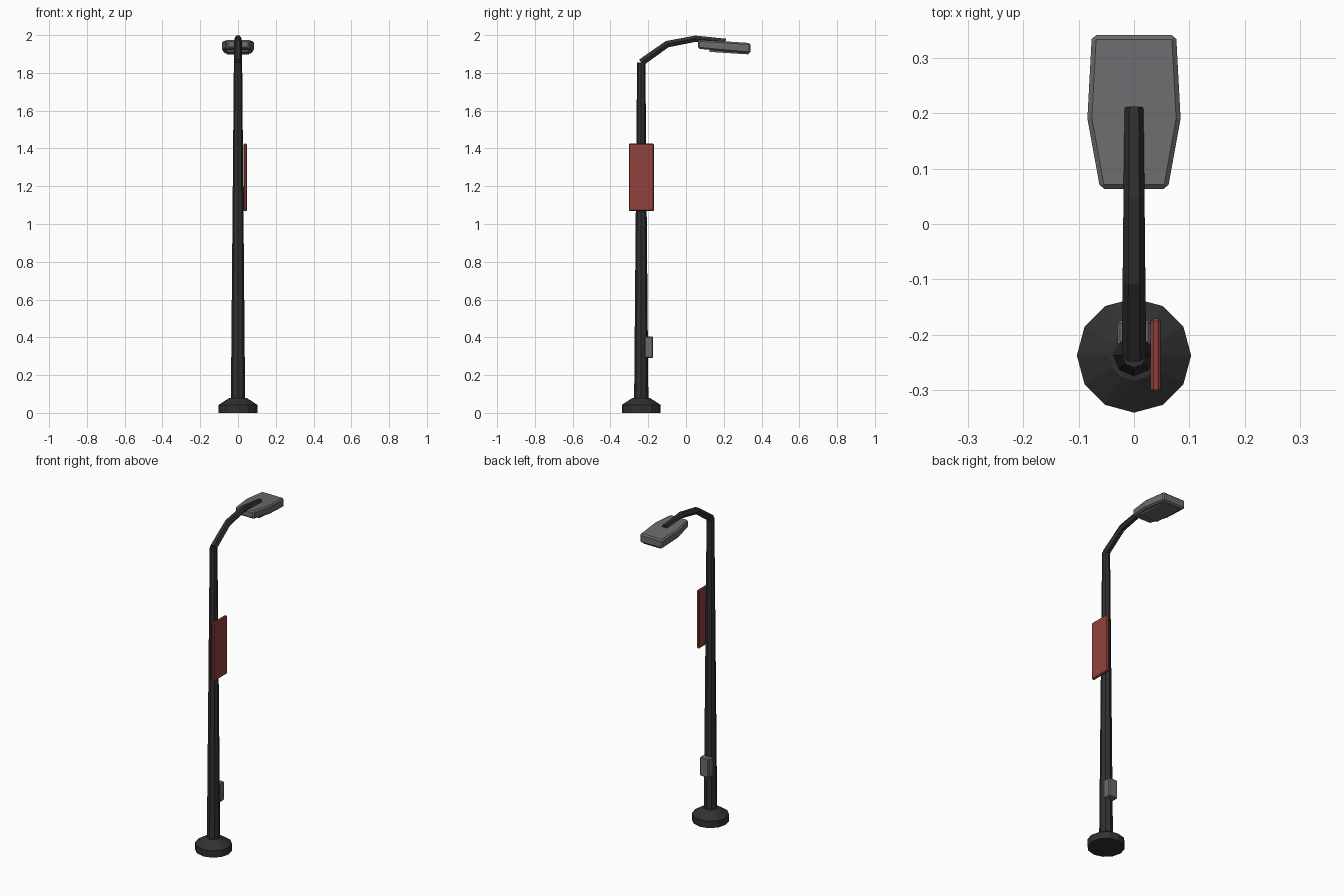
import bpy, bmesh, math
from mathutils import Vector

if "Cube" in bpy.data.objects:
    bpy.data.objects.remove(bpy.data.objects["Cube"])

PY = -0.237  # pole axis


def material(name, rgb):
    m = bpy.data.materials.new(name)
    m.diffuse_color = (*rgb, 1)
    m.use_nodes = True
    m.node_tree.nodes["Principled BSDF"].inputs["Base Color"].default_value = m.diffuse_color
    return m


DARK = material("dark_metal", (0.03, 0.03, 0.032))
GREY = material("grey_metal", (0.15, 0.15, 0.155))
RED = material("banner_red", (0.28, 0.055, 0.045))


def loft(name, rings, mat, bevel=0.0):
    """Skin a list of closed rings and cap both ends."""
    bm = bmesh.new()
    loops = [[bm.verts.new(p) for p in r] for r in rings]
    n = len(loops[0])
    for a, b in zip(loops, loops[1:]):
        for i in range(n):
            j = (i + 1) % n
            bm.faces.new((a[i], a[j], b[j], b[i]))
    bm.faces.new(loops[0][::-1])
    bm.faces.new(loops[-1])
    bmesh.ops.recalc_face_normals(bm, faces=bm.faces)
    me = bpy.data.meshes.new(name)
    bm.to_mesh(me)
    bm.free()
    me.materials.append(mat)
    ob = bpy.data.objects.new(name, me)
    bpy.context.collection.objects.link(ob)
    if bevel:
        mod = ob.modifiers.new("bevel", "BEVEL")
        mod.width = bevel
        mod.segments = 1
        mod.limit_method = "ANGLE"
    return ob


def circle(r, z, n):
    return [(r * math.cos(2 * math.pi * i / n), PY + r * math.sin(2 * math.pi * i / n), z)
            for i in range(n)]


def rect(y, w, z0, z1):
    return [(-w, y, z0), (w, y, z0), (w, y, z1), (-w, y, z1)]


def box(name, x0, x1, y0, y1, z0, z1, mat, bevel):
    rings = [[(x0, y, z0), (x1, y, z0), (x1, y, z1), (x0, y, z1)] for y in (y0, y1)]
    return loft(name, rings, mat, bevel)


# Footing and tapered pole
loft("base", [circle(0.103, 0, 12), circle(0.103, 0.042, 12), circle(0.045, 0.08, 12)], DARK)
loft("pole", [circle(0.038, 0.04, 8), circle(0.022, 1.855, 8)], DARK)

# Bent six-sided arm
path = [Vector((0, y, z)) for y, z in
        ((PY, 1.855), (-0.1, 1.952), (0.05, 1.981), (0.21, 1.966))]
radii = [0.022, 0.0205, 0.019, 0.017]
rings = []
for i, (p, r) in enumerate(zip(path, radii)):
    t = (path[min(i + 1, 3)] - path[max(i - 1, 0)]).normalized()
    up = Vector((1, 0, 0)).cross(t)
    rings.append([p + r * (math.cos(k * math.pi / 3) * Vector((1, 0, 0))
                           + math.sin(k * math.pi / 3) * up) for k in range(6)])
loft("arm", rings, DARK)

# Lamp head, tilted down towards the tip, with lens plate below
loft("lamp_head", [rect(0.063, 0.061, 1.928, 1.975),
                   rect(0.19, 0.084, 1.916, 1.968),
                   rect(0.341, 0.076, 1.903, 1.958)], GREY, 0.008)
loft("lens", [rect(0.125, 0.058, 1.911, 1.93),
              rect(0.33, 0.058, 1.898, 1.917)], GREY)

# Banner and control box fixed to the pole
box("banner", 0.03, 0.048, -0.303, -0.17, 1.068, 1.425, RED, 0.005)
box("control_box", -0.03, 0.03, -0.22, -0.174, 0.29, 0.405, GREY, 0.005)
